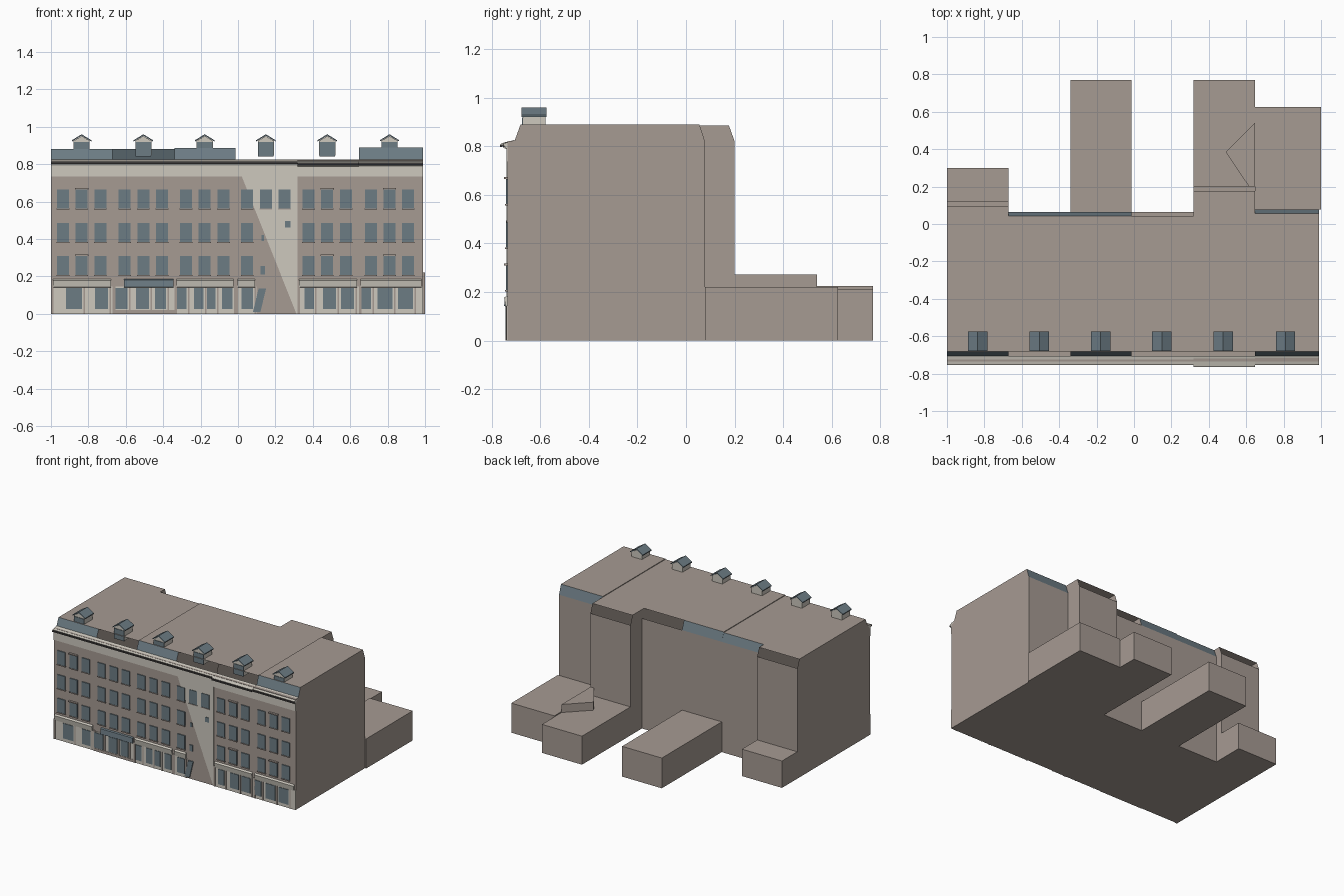
import bpy, bmesh

cube = bpy.data.objects.get("Cube")
if cube:
    bpy.data.objects.remove(cube)


def material(name, color):
    m = bpy.data.materials.new(name)
    m.use_nodes = True
    m.diffuse_color = (*color, 1)
    m.node_tree.nodes["Principled BSDF"].inputs["Base Color"].default_value = (*color, 1)
    return m


BROWN = material("warm brown stone", (.38, .325, .29))
SLATE = material("blue grey slate", (.15, .2, .23))
CREAM = material("pale cream trim", (.61, .58, .515))
DARK = material("dark gutter", (.045, .042, .042))


def finish(name, bm, *mats):
    mesh = bpy.data.meshes.new(name)
    bm.to_mesh(mesh)
    bm.free()
    for m in mats:
        mesh.materials.append(m)
    obj = bpy.data.objects.new(name, mesh)
    bpy.context.collection.objects.link(obj)
    return obj


def prism(bm, ring_a, ring_b, skip=(), slate=()):
    """Join two matching rings; leave out or recolour chosen side faces."""
    a = [bm.verts.new(p) for p in ring_a]
    b = [bm.verts.new(p) for p in ring_b]
    bm.faces.new(a)
    bm.faces.new(b[::-1])
    n = len(a)
    for i in range(n):
        if i not in skip:
            j = (i + 1) % n
            face = bm.faces.new((a[i], b[i], b[j], a[j]))
            face.material_index = int(i in slate)
    bmesh.ops.recalc_face_normals(bm, faces=bm.faces)


def along_x(bm, x0, x1, pts, **kw):
    prism(bm, [(x0, y, z) for y, z in pts], [(x1, y, z) for y, z in pts], **kw)


def along_y(bm, y0, y1, pts):
    prism(bm, [(x, y0, z) for x, z in pts], [(x, y1, z) for x, z in pts])


def along_z(bm, z0, z1, pts):
    prism(bm, [(x, y, z0) for x, y in pts], [(x, y, z1) for x, y in pts])


def rect(a0, a1, b0, b1):
    return [(a0, b0), (a1, b0), (a1, b1), (a0, b1)]


def plate(bm, x0, x1, z0, z1, front, back):
    along_y(bm, front, back, rect(x0, x1, z0, z1))


FRONT = -.735
EAVES = .82
EDGES = [-1, -.67, -.34, -.013, .317, .646, .99]
# roof height, rear wall, slate on front slope, slate on rear slope
HOUSES = [(.88, .12, True, False), (.88, .065, False, True),
          (.885, .065, True, True), (.885, .065, False, False),
          (.885, .2, False, False), (.89, .078, True, True)]

# Terrace houses: unclad roof slopes stay open
for i, (top, rear, front_slate, rear_slate) in enumerate(HOUSES):
    profile = [(FRONT, 0), (FRONT, EAVES), (FRONT + .03, EAVES + .004),
               (FRONT + .054, top), (rear - .023, top), (rear, EAVES), (rear, 0)]
    slate = [k for k, on in ((2, front_slate), (4, rear_slate)) if on]
    skip = [k for k in (2, 4) if k not in slate]
    bm = bmesh.new()
    along_x(bm, EDGES[i], EDGES[i + 1], profile, skip=skip, slate=slate)
    finish(f"house_{i + 1}", bm, BROWN, SLATE)

# Low rear wings: house, right edge, far end, height
for i, x1, end, height in ((0, -.67, .3, .2), (2, -.013, .77, .225),
                           (4, .646, .77, .212), (5, 1, .625, .22)):
    bm = bmesh.new()
    along_x(bm, EDGES[i], x1, rect(HOUSES[i][1], end, 0, height))
    finish(f"rear_wing_{i + 1}", bm, BROWN)

bm = bmesh.new()
along_z(bm, .2, .272, [(.646, .54), (.49, .385), (.615, .2), (.646, .2)])
finish("rear_wing_raised_corner", bm, BROWN)

# Frieze, sloping cornice and gutter
frieze, cornice, gutter = bmesh.new(), bmesh.new(), bmesh.new()
for i in range(6):
    x0, x1 = EDGES[i], EDGES[i + 1]
    out = -.762 if i == 4 else -.752
    drop = .004 if i > 3 else 0
    plate(frieze, x0, x1, .735, .8, FRONT - .004, FRONT)
    along_x(cornice, x0, x1, [(FRONT, .785), (out + .008, .8 - drop), (out, .815 - drop),
                             (FRONT + .03, .826)])
    plate(gutter, x0, x1, .8 - drop, .811 - drop, out - .003, out + .005)
finish("frieze", frieze, CREAM)
finish("cornice", cornice, CREAM)
finish("gutter", gutter, DARK)

# Pale rendered wedge on the fourth house
bm = bmesh.new()
along_y(bm, FRONT - .003, FRONT, [(.02, .735), (.312, 0), (.317, 0), (.317, .735)])
finish("rendered_wall_wedge", bm, CREAM)

# Upper windows, three rows of three per house, with hoods and sills
panes, sills = bmesh.new(), bmesh.new()
CENTRES = [-.836, -.506, -.178, .149, .477, .81]
for i, cx in enumerate(CENTRES):
    for col in (-1, 0, 1):
        for row, z in enumerate((.208, .384, .563)):
            if i == 3 and row < 2 and col > -1:
                continue
            x = cx + col * .1
            plate(panes, x - .032, x + .032, z, z + .102, FRONT - .007, FRONT)
            plate(sills, x - .034, x + .034, z - .006, z, FRONT - .01, FRONT)
            if col == 0 and i in (0, 4, 5) and row != 1:
                plate(sills, x - .036, x + .036, z + .102, z + .11, FRONT - .015, FRONT)
for x0, x1, z0, z1 in ((.125, .14, .39, .42), (.25, .28, .46, .495), (.12, .145, .21, .255)):
    plate(panes, x0, x1, z0, z1, FRONT - .007, FRONT)
finish("upper_windows", panes, SLATE)
finish("window_sills_and_hoods", sills, BROWN)

# Shopfronts: pale panels, fascia, brown piers, glazing
panels, fascia, piers, glass = (bmesh.new() for _ in range(4))
GLAZING = [(-.92, -.835), (-.765, -.695), (-.665, -.59), (-.545, -.475), (-.445, -.385),
           (-.325, -.275), (-.235, -.185), (-.165, -.12), (-.085, -.03), (.02, .08),
           (.355, .405), (.455, .525), (.55, .62), (.655, .71), (.745, .825), (.855, .935)]
for i in range(6):
    x0, x1 = EDGES[i], EDGES[i + 1]
    if i == 3:
        x1 = .1
    plate(panels, x0, x1, 0, .145, FRONT - .004, FRONT)
    if i != 1:
        along_x(fascia, x0 + .01, x1 - .01, [(FRONT, .14), (FRONT - .008, .142),
                                             (FRONT - .014, .178), (FRONT, .185)])
    plate(piers, x0, x0 + .014, 0, .15, FRONT - .008, FRONT)
for x0, x1 in GLAZING:
    plate(glass, x0, x1, .025, .137, FRONT - .008, FRONT)
    plate(piers, x1 + .008, x1 + .016, 0, .145, FRONT - .007, FRONT)
plate(piers, -.67, -.34, 0, .02, FRONT - .007, FRONT)
along_y(glass, FRONT - .008, FRONT, [(.08, .01), (.12, .01), (.15, .135), (.11, .135)])
finish("shop_panels", panels, CREAM)
finish("shop_fascias", fascia, CREAM)
finish("shop_piers", piers, BROWN)
finish("shop_glazing", glass, SLATE)

bm = bmesh.new()
along_x(bm, -.61, -.345, [(FRONT, .14), (FRONT - .014, .142), (FRONT - .01, .18), (FRONT, .185)])
finish("shop_awning", bm, SLATE)

# Dormers: pale cheeks and gable, slate window and pitched roof
for i, cx in enumerate(CENTRES):
    y0, y1 = -.672, -.578
    bm = bmesh.new()
    along_y(bm, y0, y1, [(cx - .043, .845), (cx + .043, .845), (cx + .043, .925),
                         (cx, .95), (cx - .043, .925)])
    finish(f"dormer_{i + 1}", bm, CREAM)
    bm = bmesh.new()
    plate(bm, cx - .042, cx + .042, .842, .918, y0 - .004, y0)
    finish(f"dormer_window_{i + 1}", bm, SLATE)
    bm = bmesh.new()
    along_y(bm, y0 - .006, y1 + .004, [(cx - .052, .921), (cx, .952), (cx + .052, .921),
                                       (cx + .052, .928), (cx, .96), (cx - .052, .928)])
    finish(f"dormer_roof_{i + 1}", bm, SLATE)
